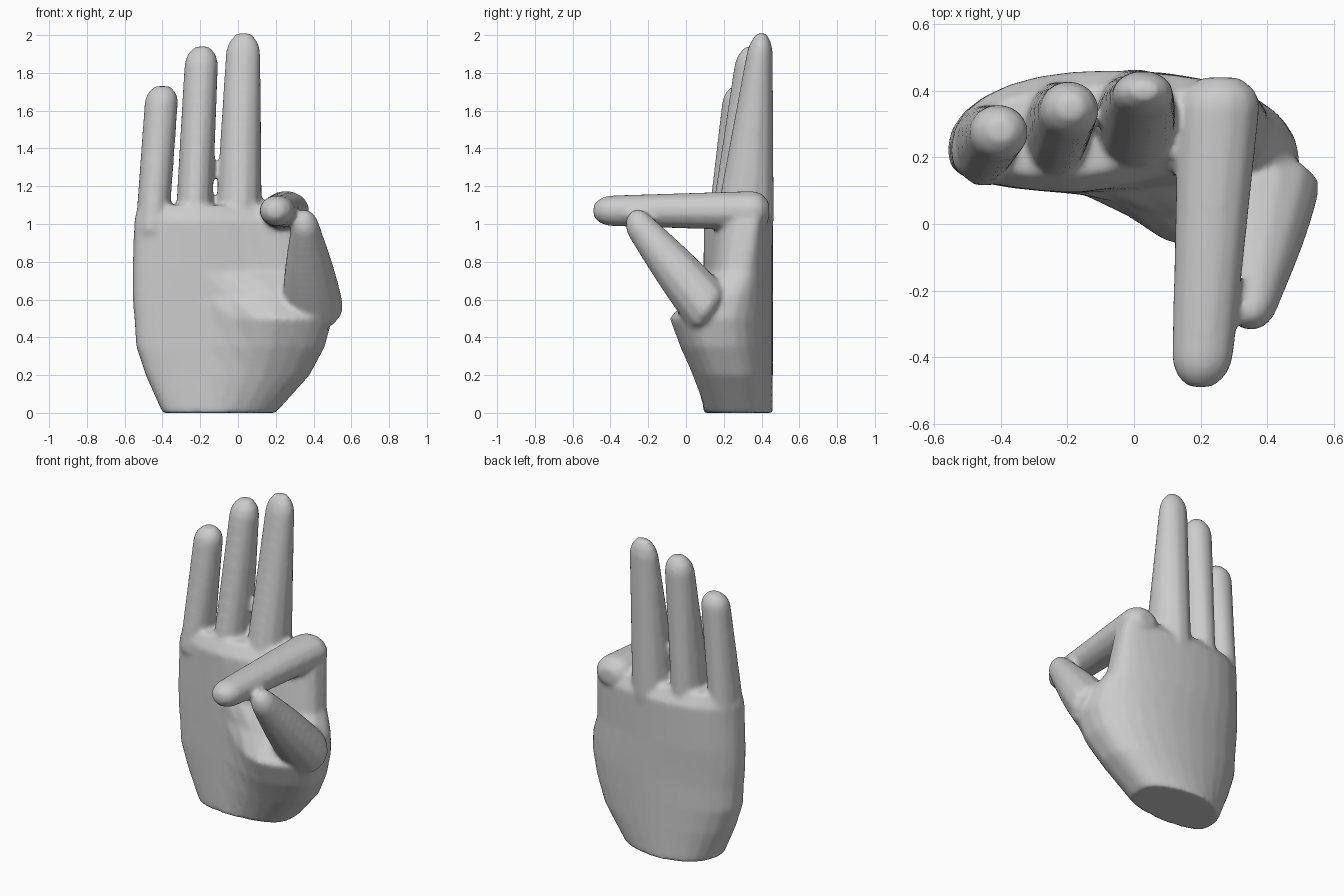
import bpy, bmesh, math
from mathutils import Vector

default_cube = bpy.data.objects.get("Cube")
if default_cube:
    bpy.data.objects.remove(default_cube, do_unlink=True)

plain_grey = bpy.data.materials.new("plain_grey")
plain_grey.use_nodes = True
colour = (0.6, 0.6, 0.6, 1)
plain_grey.diffuse_color = colour
plain_grey.node_tree.nodes["Principled BSDF"].inputs["Base Color"].default_value = colour

bm = bmesh.new()


def blend(start, end, amount):
    return start + (end - start) * amount


def loft(rings):
    """Skin a closed tube through rings that have equal point counts."""
    loops = [[bm.verts.new(point) for point in ring] for ring in rings]
    count = len(loops[0])
    for lower, upper in zip(loops, loops[1:]):
        for i in range(count):
            following = (i + 1) % count
            bm.faces.new((lower[i], lower[following], upper[following], upper[i]))
    bm.faces.new(loops[0][::-1])
    bm.faces.new(loops[-1])


def digit(root, tip, root_size, tip_size, depth_direction, swelling=0, steps=24, sides=12):
    """Tapered finger with rounded ends; sizes are half width and half depth."""
    root, tip = Vector(root), Vector(tip)
    across = Vector((1, 0, 0))
    depth = Vector(depth_direction).normalized()
    rings = []
    for step in range(steps + 1):
        along = step / steps
        from_end = min(along, 1 - along, 0.1) / 0.1
        rounding = math.sqrt(1 - 0.8 * (1 - from_end) ** 2)
        rounding *= 1 + swelling * math.sin(math.pi * along)
        centre = root.lerp(tip, along)
        half_width = blend(root_size[0], tip_size[0], along) * rounding
        half_depth = blend(root_size[1], tip_size[1], along) * rounding
        angles = [math.tau * (side + 0.5) / sides for side in range(sides)]
        rings.append([centre + across * half_width * math.cos(angle)
                      + depth * half_depth * math.sin(angle) for angle in angles])
    loft(rings)


def palm_outline(height, outer_edge, thumb_edge, mound, thumb_side, inset=0, sides=28):
    """Domed back, flat palm and a mound that swells towards the thumb."""
    back, flat_front = 0.46 - inset, 0.09 + inset
    ring = []
    for side in range(sides):
        angle = math.tau * side / sides
        across = (1 - math.cos(angle)) / 2
        bulge = math.sin(angle)
        edge = blend(0.22, thumb_side, across)
        if bulge >= 0:
            y = blend(edge, back, bulge ** 0.9)
        else:
            swell = min(max((across - 0.35) / 0.4, 0), 1)
            swell *= swell * (3 - 2 * swell)
            y = blend(edge, blend(flat_front, mound, swell), abs(bulge) ** 0.6)
        ring.append((blend(outer_edge, thumb_edge, across), y, height))
    return ring


# Palm, from the cut wrist to the knuckles
loft([
    palm_outline(height=0, outer_edge=-0.4, thumb_edge=0.2, mound=0.1, thumb_side=0.3),
    palm_outline(height=0.2, outer_edge=-0.49, thumb_edge=0.38, mound=0.02, thumb_side=0.25),
    palm_outline(height=0.35, outer_edge=-0.54, thumb_edge=0.46, mound=-0.05, thumb_side=0.2),
    palm_outline(height=0.5, outer_edge=-0.55, thumb_edge=0.5, mound=-0.11, thumb_side=0.18),
    palm_outline(height=0.62, outer_edge=-0.56, thumb_edge=0.48, mound=0, thumb_side=0.22),
    palm_outline(height=0.75, outer_edge=-0.56, thumb_edge=0.41, mound=0.11, thumb_side=0.3),
    palm_outline(height=1.02, outer_edge=-0.55, thumb_edge=0.38, mound=0.14, thumb_side=0.36),
    palm_outline(height=1.1, outer_edge=-0.53, thumb_edge=0.34, mound=0.2, thumb_side=0.34, inset=0.05),
])

# Three raised fingers
backward, upward = (0, 1, 0), (0, 0, 1)
middle_root, middle_tip = (0, 0.3, 0.9), (0.03, 0.4, 2.01)
digit(middle_root, middle_tip, (0.13, 0.17), (0.09, 0.06), backward)
ring_root, ring_tip = (-0.24, 0.27, 0.9), (-0.19, 0.35, 1.94)
digit(ring_root, ring_tip, (0.1, 0.16), (0.09, 0.08), backward)
little_root, little_tip = (-0.46, 0.23, 0.9), (-0.4, 0.28, 1.73)
digit(little_root, little_tip, (0.09, 0.13), (0.09, 0.08), backward)

# Index finger bent straight forward from its knuckle
index_root, index_tip = (0.26, 0.44, 1.07), (0.2, -0.49, 1.07)
digit(index_root, index_tip, (0.13, 0.11), (0.09, 0.08), upward)

# Thumb reaching up towards the index finger
thumb_root, thumb_tip = (0.4, 0.15, 0.51), (0.35, -0.3, 1.05)
digit(thumb_root, thumb_tip, (0.17, 0.15), (0.06, 0.07), (0, 0.6, 0.8), swelling=0.1)

bmesh.ops.recalc_face_normals(bm, faces=bm.faces[:])
hand_mesh = bpy.data.meshes.new("hand")
bm.to_mesh(hand_mesh)
bm.free()
hand_mesh.materials.append(plain_grey)
hand = bpy.data.objects.new("hand", hand_mesh)
bpy.context.collection.objects.link(hand)

# Fuse the parts into one skin and soften the joins
fuse = hand.modifiers.new("fuse", "REMESH")
fuse.mode = "VOXEL"
fuse.voxel_size = 0.012
soften = hand.modifiers.new("soften", "SMOOTH")
soften.factor = 0.5
soften.iterations = 14

bpy.ops.object.select_all(action="DESELECT")
hand.select_set(True)
bpy.context.view_layer.objects.active = hand
for modifier in (fuse.name, soften.name):
    bpy.ops.object.modifier_apply(modifier=modifier)
bpy.ops.object.shade_smooth_by_angle(angle=math.radians(50))
